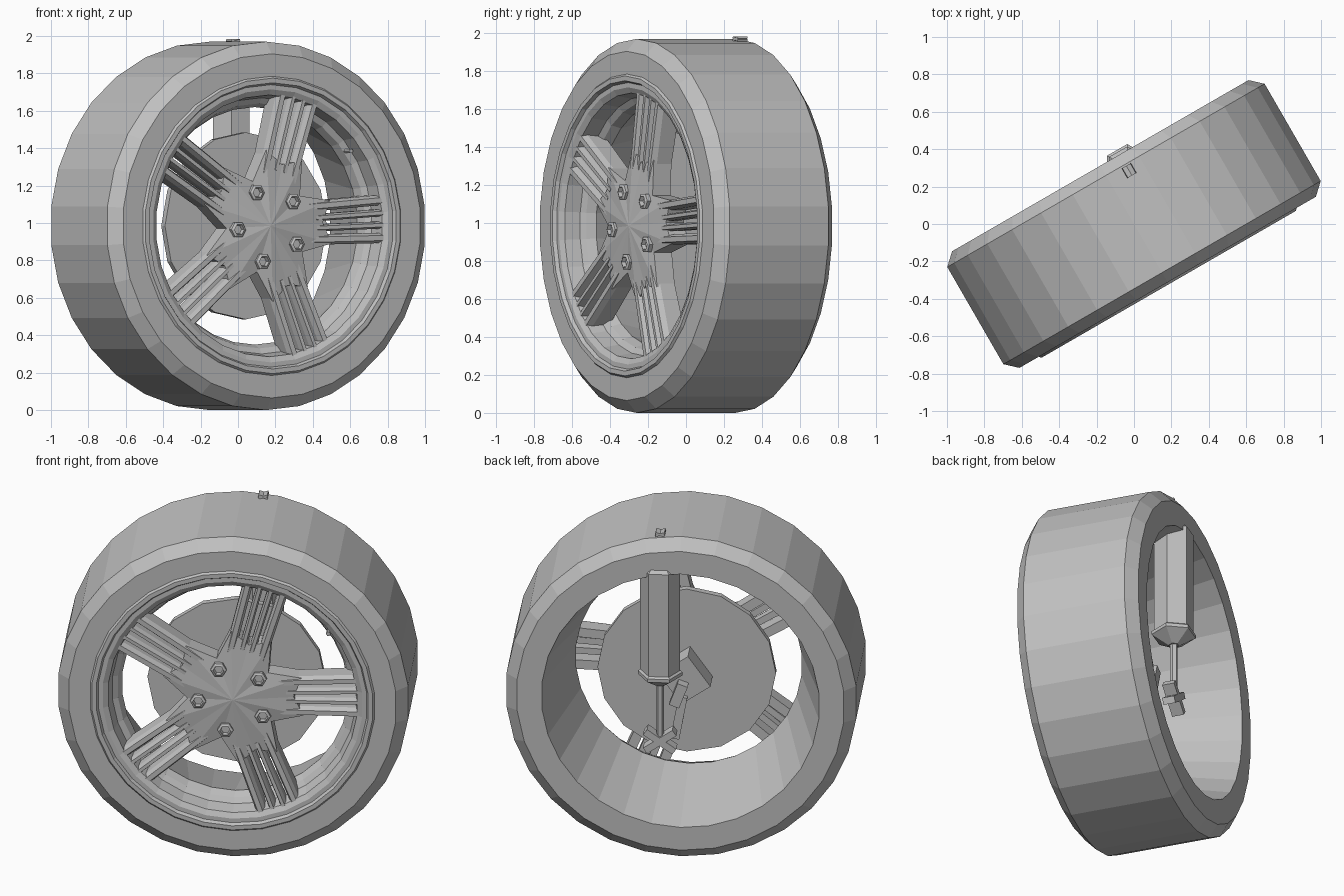
import bpy, bmesh, math
from mathutils import Matrix, Vector

if "Cube" in bpy.data.objects:
    bpy.data.objects.remove(bpy.data.objects["Cube"])

grey = bpy.data.materials.new("plain grey")
grey.use_nodes = True
GREY = (0.53, 0.53, 0.53, 1)
grey.diffuse_color = GREY
grey.node_tree.nodes["Principled BSDF"].inputs["Base Color"].default_value = GREY

# The wheel is built around its axle (outer face at -y), then turned and lifted.
PLACE = Matrix.Translation((0, 0, 0.985)) @ Matrix.Rotation(math.radians(30), 4, 'Z')
STEP = math.tau / 5
SPOKE_START = math.radians(3)


def finish(name, bm):
    bmesh.ops.recalc_face_normals(bm, faces=bm.faces)
    mesh = bpy.data.meshes.new(name)
    bm.to_mesh(mesh)
    bm.free()
    mesh.materials.append(grey)
    ob = bpy.data.objects.new(name, mesh)
    bpy.context.collection.objects.link(ob)
    ob.matrix_world = PLACE
    return ob


def loft(bm, rings, caps=True, closed=False):
    """Skin a list of point rings that all have the same count."""
    loops = [[bm.verts.new(p) for p in ring] for ring in rings]
    pairs = list(zip(loops, loops[1:]))
    if closed:
        pairs.append((loops[-1], loops[0]))
    for a, b in pairs:
        for i in range(len(a)):
            j = (i + 1) % len(a)
            bm.faces.new((a[i], a[j], b[j], b[i]))
    if caps:
        bm.faces.new(loops[0])
        bm.faces.new(loops[-1])


def polar(r, angle, out):
    return Vector((r * math.cos(angle), -out, r * math.sin(angle)))


def lathe(name, profile, sides, caps=False):
    """Spin (radius, outward) points about the axle."""
    bm = bmesh.new()
    rings = [[polar(r, math.pi / 2 + math.tau * k / sides, v) for k in range(sides)]
             for r, v in profile]
    loft(bm, rings, caps)
    return finish(name, bm)


def upright(name, x, out, profile, sides):
    """Spin (radius, height) points about a vertical line."""
    bm = bmesh.new()
    rings = []
    for r, z in profile:
        rings.append([(x + r * math.cos(math.tau * k / sides),
                       -out + r * math.sin(math.tau * k / sides), z) for k in range(sides)])
    loft(bm, rings)
    return finish(name, bm)


def box(name, centre, size, tilt):
    bm = bmesh.new()
    turn = Matrix.Rotation(math.radians(tilt), 4, 'Y')
    bmesh.ops.create_cube(bm, size=1, matrix=Matrix.Translation(centre) @ turn
                          @ Matrix.Diagonal((*size, 1)))
    return finish(name, bm)


# Tyre and rim
lathe("tyre", [(0.80, 0.36), (0.92, 0.36), (0.985, 0.30), (0.985, -0.30),
               (0.92, -0.36), (0.78, -0.36)], 30)
lathe("rim", [(0.80, 0.36), (0.79, 0.372), (0.765, 0.372), (0.755, 0.352), (0.73, 0.352),
              (0.70, 0.335), (0.685, 0.25), (0.655, 0.23), (0.635, 0.18), (0.78, -0.36)], 30)

# Spokes: each has two broad outer arms and two slim inner ribs
bm = bmesh.new()


def rib(angle, start, end, width, back):
    """A bar with a bevelled front between two (radius, sideways) points."""
    along = Vector((math.cos(angle), 0, math.sin(angle)))
    side = Vector((-math.sin(angle), 0, math.cos(angle)))
    rings = []
    for (r, t), front in ((start, 0.325), (end, 0.34)):
        rings.append([along * r + side * (t + width * s) + Vector((0, -v, 0))
                      for s, v in ((-0.5, back), (-0.5, front - 0.03), (-0.25, front),
                                   (0.25, front), (0.5, front - 0.03), (0.5, back))])
    loft(bm, rings)


for k in range(5):
    a = SPOKE_START + k * STEP
    for s in (-1, 1):
        rib(a, (0.26, s * 0.088), (0.725, s * 0.102), 0.055, 0.21)
        rib(a, (0.30, s * 0.027), (0.725, s * 0.033), 0.038, 0.25)
finish("spokes", bm)

# Star-shaped hub with a shallow pointed face
bm = bmesh.new()
outline = []
for k in range(5):
    a = SPOKE_START + k * STEP
    for r, t in ((0.39, -0.115), (0.34, 0), (0.39, 0.115)):
        outline.append((math.hypot(r, t), a + math.atan2(t, r)))
    outline.append((0.255, a + STEP / 2))
back, front = ([bm.verts.new(polar(r, a, v)) for r, a in outline] for v in (0.21, 0.318))
apex = bm.verts.new((0, -0.35, 0))
bm.faces.new(back)
for i in range(len(front)):
    j = (i + 1) % len(front)
    bm.faces.new((back[i], back[j], front[j], front[i]))
    bm.faces.new((front[i], front[j], apex))
finish("hub", bm)

# Hollow hexagonal wheel nuts between the spokes
bm = bmesh.new()
for k in range(5):
    c = polar(0.195, SPOKE_START + (k + 0.54) * STEP, 0)
    rings = [[c + polar(r, math.tau * n / 6, v) for n in range(6)]
             for r, v in ((0.045, 0.30), (0.045, 0.345), (0.03, 0.352), (0.025, 0.33))]
    loft(bm, rings)
finish("wheel_nuts", bm)

# Tyre valve
bm = bmesh.new()
rings = [[polar(0.665, math.radians(37), 0) + polar(0.013, math.tau * n / 6, v)
          for n in range(6)] for v in (0.2, 0.29)]
loft(bm, rings)
finish("valve", bm)

# Brake disc with the parts behind it
lathe("brake_disc", [(0.5, 0.085), (0.5, 0.045)], 16, caps=True)
box("hub_carrier", (0.0, 0.02, 0.0), (0.2, 0.14, 0.22), 35)
box("carrier_plate", (0.03, 0.12, -0.07), (0.06, 0.06, 0.14), -20)
box("lower_link", (0.03, 0.1, -0.22), (0.05, 0.04, 0.26), -10)

# Upright strut, its rod, and the crossed plates at both ends
SX, SOUT = 0.12, -0.28
upright("strut", SX, SOUT, [(0.03, 0.06), (0.125, 0.12), (0.125, 0.14), (0.112, 0.15),
                            (0.112, 0.78), (0.09, 0.80)], 6)
upright("strut_rod", SX, SOUT, [(0.022, -0.28), (0.022, 0.08)], 6)
for tilt in (35, -35):
    box("lower_cross_plate", (SX, -SOUT, -0.28), (0.2, 0.07, 0.04), tilt)
    box("upper_cross_plate", (SX, 0.26, 0.985), (0.055, 0.06, 0.012), tilt / 2)
